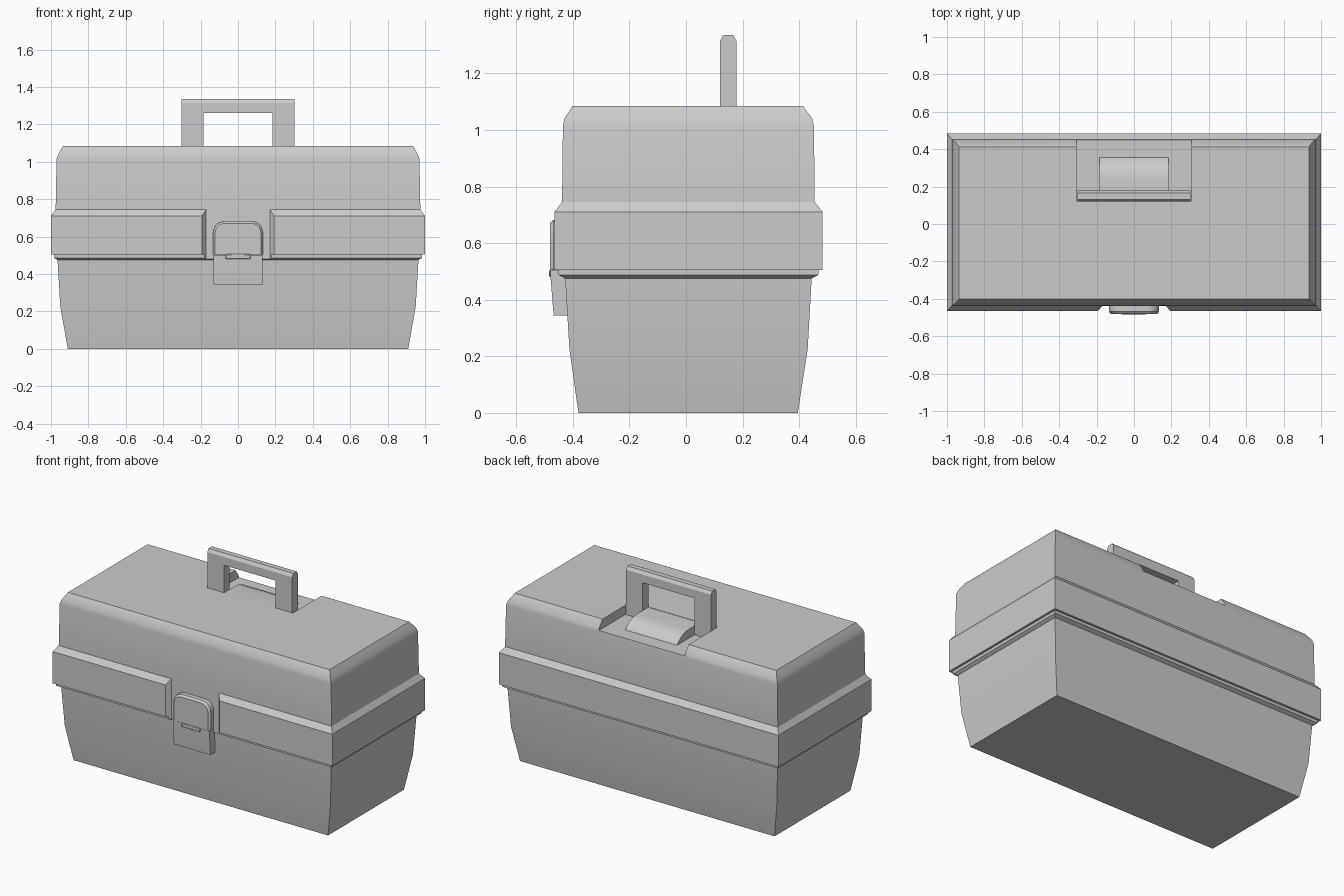
import bpy, bmesh, math

if "Cube" in bpy.data.objects:
    bpy.data.objects.remove(bpy.data.objects["Cube"])


def finish(name, bm, angle=30):
    bmesh.ops.recalc_face_normals(bm, faces=bm.faces)
    me = bpy.data.meshes.new(name)
    bm.to_mesh(me)
    bm.free()
    ob = bpy.data.objects.new(name, me)
    bpy.context.collection.objects.link(ob)
    me.shade_smooth()
    me.set_sharp_from_angle(angle=math.radians(angle))
    return ob


def loft(name, rings):
    """Stack of rectangles: (half width, front y, back y, z)."""
    bm = bmesh.new()
    loops = [[bm.verts.new(p) for p in ((-w, f, z), (w, f, z), (w, b, z), (-w, b, z))]
             for w, f, b, z in rings]
    for lo, hi in zip(loops, loops[1:]):
        for i in range(4):
            j = (i + 1) % 4
            bm.faces.new((lo[i], lo[j], hi[j], hi[i]))
    bm.faces.new(loops[0][::-1])
    bm.faces.new(loops[-1])
    return finish(name, bm)


def prism(name, a, b):
    """Solid between two matching outlines of 3D points."""
    bm = bmesh.new()
    va, vb = [bm.verts.new(p) for p in a], [bm.verts.new(p) for p in b]
    bm.faces.new(va)
    bm.faces.new(vb[::-1])
    n = len(va)
    for i in range(n):
        bm.faces.new((va[i], va[(i + 1) % n], vb[(i + 1) % n], vb[i]))
    return finish(name, bm)


def extrude_x(name, half, yz):
    return prism(name, [(-half, y, z) for y, z in yz], [(half, y, z) for y, z in yz])


def bevel(ob, width, segments=2):
    m = ob.modifiers.new("bevel", 'BEVEL')
    m.width, m.segments, m.limit_method = width, segments, 'ANGLE'


def cut(ob, cutter):
    m = ob.modifiers.new("cut", 'BOOLEAN')
    m.operation, m.object, m.solver = 'DIFFERENCE', cutter, 'EXACT'


def bake(ob):
    dg = bpy.context.evaluated_depsgraph_get()
    me = bpy.data.meshes.new_from_object(ob.evaluated_get(dg))
    ob.modifiers.clear()
    ob.data = me
    me.shade_smooth()
    me.set_sharp_from_angle(angle=math.radians(30))


# Tapered base with a lip under the lid
base = loft("base", [(0.91, -0.38, 0.395, 0), (0.95, -0.412, 0.43, 0.225),
                     (0.965, -0.427, 0.444, 0.475), (0.985, -0.45, 0.468, 0.487),
                     (0.985, -0.45, 0.468, 0.52)])

# Lid with wide skirt and sloped top edge
lid = loft("lid", [(1.0, -0.465, 0.483, 0.505), (1.0, -0.465, 0.483, 0.71),
                   (0.975, -0.438, 0.455, 0.745), (0.97, -0.435, 0.452, 1.015),
                   (0.962, -0.43, 0.446, 1.04), (0.935, -0.40, 0.413, 1.085)])

# Cutters: latch notch in the skirt, handle recess open to the back
notch = prism("latch_notch_cutter",
              [(x, y, 0.4) for x, y in ((-0.17, -0.438), (0.17, -0.438), (0.24, -0.52), (-0.24, -0.52))],
              [(x, y, 0.76) for x, y in ((-0.17, -0.438), (0.17, -0.438), (0.24, -0.52), (-0.24, -0.52))])
recess = extrude_x("handle_recess_cutter", 0.308,
                   [(0.122, 1.025), (0.6, 1.025), (0.6, 1.2), (0.122, 1.2)])
cut(base, notch)
cut(lid, notch)
cut(lid, recess)
bake(base)
bake(lid)
for c in (notch, recess):
    bpy.data.objects.remove(c, do_unlink=True)

# Rounded pad inside the handle recess
extrude_x("handle_pad", 0.185, [(0.12, 1.02), (0.12, 1.083), (0.24, 1.083), (0.28, 1.078),
                                (0.315, 1.063), (0.342, 1.042), (0.358, 1.02)])

# Upright handle: two legs and a top bar, chamfered along the top
arch = [(-0.303, 1.02), (-0.303, 1.335), (0.303, 1.335), (0.303, 1.02),
        (0.185, 1.02), (0.185, 1.262), (-0.185, 1.262), (-0.185, 1.02)]


def inset(x, z):
    return (x, 1.315 if z > 1.3 else z)


bm = bmesh.new()
rows = []
for y, low in ((0.12, True), (0.132, False), (0.166, False), (0.178, True)):
    rows.append([bm.verts.new((p[0], y, p[1])) for p in (inset(*q) if low else q for q in arch)])
for r, s in zip(rows, rows[1:]):
    for i in range(8):
        j = (i + 1) % 8
        bm.faces.new((r[i], r[j], s[j], s[i]))
for r in (rows[0], rows[-1]):
    for ids in ((0, 1, 6, 7), (1, 2, 5, 6), (2, 3, 4, 5)):
        bm.faces.new([r[i] for i in ids])
finish("handle", bm)

# Latch upper plate with rounded top corners and a softened front rim


def plate(half, top, r, y):
    pts = [(-half, y, 0.505), (half, y, 0.505)]
    for sx, a0 in ((1, 0), (-1, 90)):
        for k in range(5):
            a = math.radians(a0 + 22.5 * k)
            pts.append((sx * (half - r) + r * math.cos(a), y, top - r + r * math.sin(a)))
    return pts


prism("latch_plate", plate(0.133, 0.682, 0.06, -0.42), plate(0.133, 0.682, 0.06, -0.468))
prism("latch_plate_front", plate(0.133, 0.682, 0.06, -0.468), plate(0.122, 0.671, 0.05, -0.481))

# Latch lower flap and the small hinge tab between them
extrude_x("latch_flap", 0.131, [(-0.41, 0.345), (-0.468, 0.345), (-0.479, 0.485),
                                (-0.479, 0.503), (-0.42, 0.503)])
tab = extrude_x("latch_hinge", 0.067, [(-0.43, 0.48), (-0.484, 0.48), (-0.484, 0.507), (-0.43, 0.507)])
bevel(tab, 0.004, 1)
